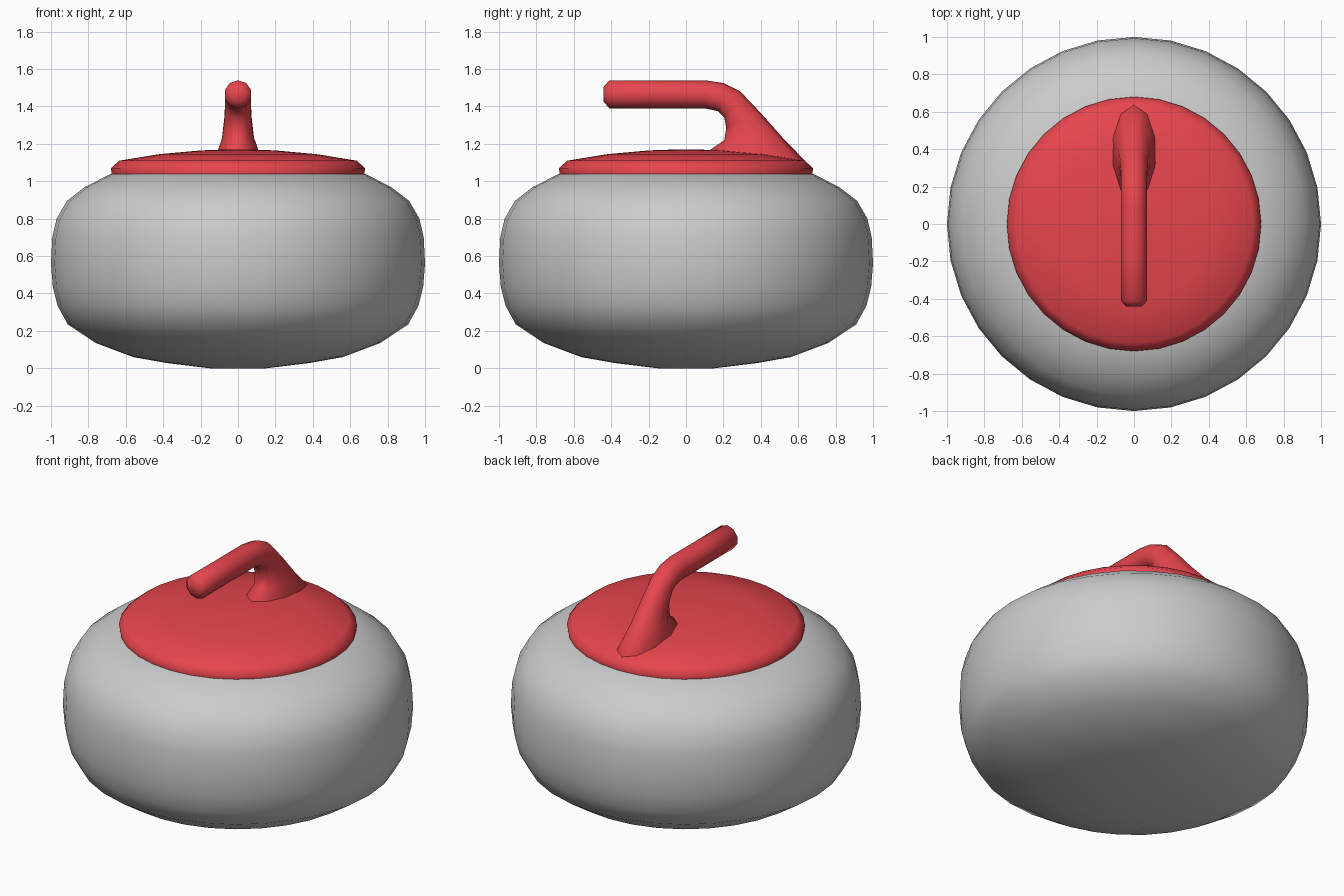
import bpy, bmesh, math

if "Cube" in bpy.data.objects:
    bpy.data.objects.remove(bpy.data.objects["Cube"])

SIDES = 32


def finish(name, bm, angle=60, mat=None):
    bmesh.ops.recalc_face_normals(bm, faces=bm.faces)
    me = bpy.data.meshes.new(name)
    bm.to_mesh(me)
    bm.free()
    ob = bpy.data.objects.new(name, me)
    bpy.context.collection.objects.link(ob)
    if mat:
        me.materials.append(mat)
    bpy.ops.object.select_all(action='DESELECT')
    ob.select_set(True)
    bpy.context.view_layer.objects.active = ob
    bpy.ops.object.shade_smooth_by_angle(angle=math.radians(angle))
    return ob


def skin(bm, rings):
    for a, b in zip(rings, rings[1:]):
        n = len(a)
        for i in range(n):
            j = (i + 1) % n
            bm.faces.new((a[i], a[j], b[j], b[i]))


def lathe(name, profile, mat=None):
    bm = bmesh.new()
    rings = []
    for r, z in profile:
        rings.append([bm.verts.new((r * math.sin(2 * math.pi * i / SIDES),
                                    r * math.cos(2 * math.pi * i / SIDES), z))
                      for i in range(SIDES)])
    skin(bm, rings)
    bm.faces.new(rings[0])
    bm.faces.new(rings[-1])
    return finish(name, bm, 60, mat)


red = bpy.data.materials.new("red")
red.diffuse_color = (0.8, 0.06, 0.075, 1)
red.use_nodes = True
red.node_tree.nodes["Principled BSDF"].inputs["Base Color"].default_value = red.diffuse_color

# Rounded stone body
lathe("stone_body", [
    (0.15, 0.0), (0.38, 0.028), (0.56, 0.06), (0.76, 0.135), (0.91, 0.235),
    (0.965, 0.335), (0.99, 0.435), (1.0, 0.56), (0.993, 0.70), (0.97, 0.80),
    (0.915, 0.895), (0.82, 0.968), (0.68, 1.04)])

# Domed cap plate
lathe("cap_plate", [
    (0.675, 1.035), (0.68, 1.07), (0.635, 1.11), (0.42, 1.145),
    (0.20, 1.165), (0.05, 1.17)], red)

# Handle sections: inner (y, z), outer (y, z), half width
sections = [
    ((-0.44, 1.425), (-0.44, 1.505), 0.045),
    ((-0.41, 1.39), (-0.41, 1.54), 0.074),
    ((-0.15, 1.39), (-0.15, 1.54), 0.072),
    ((0.10, 1.39), (0.10, 1.54), 0.072),
    ((0.17, 1.375), (0.20, 1.525), 0.072),
    ((0.205, 1.34), (0.29, 1.48), 0.072),
    ((0.215, 1.285), (0.40, 1.365), 0.077),
    ((0.205, 1.22), (0.51, 1.24), 0.090),
    ((0.125, 1.165), (0.66, 1.085), 0.125),
    ((0.125, 1.12), (0.66, 1.05), 0.125),
]
bm = bmesh.new()
rings = []
N = 10
for (y0, z0), (y1, z1), w in sections:
    ring = []
    for i in range(N):
        t = 2 * math.pi * i / N
        k = 0.5 + 0.5 * math.cos(t)
        ring.append(bm.verts.new((w * math.sin(t), y0 + (y1 - y0) * k, z0 + (z1 - z0) * k)))
    rings.append(ring)
skin(bm, rings)
bm.faces.new(rings[0])
bm.faces.new(rings[-1])
finish("handle", bm, 60, red)
